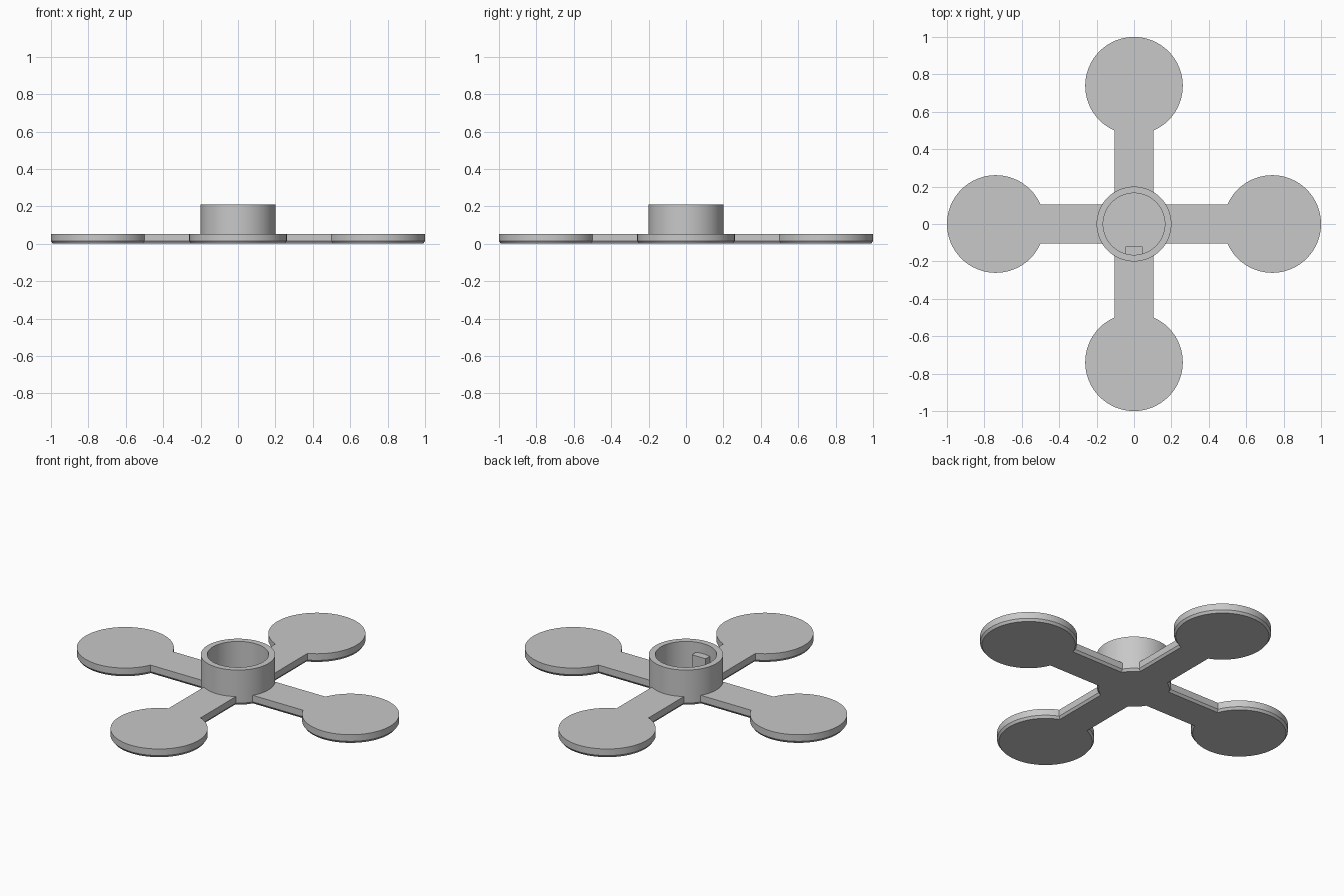
import bpy, bmesh, math

if "Cube" in bpy.data.objects:
    bpy.data.objects.remove(bpy.data.objects["Cube"])

DISC_R, DISC_C, ARM_W, HUB_R, BORE_R = 0.261, 0.739, 0.105, 0.2, 0.165
PLATE_Z, HUB_Z, KEY_Z, CHAMFER_Z, INSET = 0.053, 0.21, 0.15, 0.014, 0.01
PAD_N, ROOT_N = 56, 8

grey = bpy.data.materials.new("grey_plastic")
grey.diffuse_color = (0.58, 0.58, 0.58, 1)
grey.use_nodes = True
grey.node_tree.nodes["Principled BSDF"].inputs["Base Color"].default_value = grey.diffuse_color


def finish(name, bm):
    bmesh.ops.recalc_face_normals(bm, faces=bm.faces)
    mesh = bpy.data.meshes.new(name)
    bm.to_mesh(mesh)
    bm.free()
    mesh.materials.append(grey)
    obj = bpy.data.objects.new(name, mesh)
    bpy.context.collection.objects.link(obj)
    bpy.context.view_layer.objects.active = obj
    obj.select_set(True)
    bpy.ops.object.shade_smooth_by_angle(angle=math.radians(25))
    obj.select_set(False)
    return obj


def arc(cx, r, a0, a1, n):
    return [(cx + r * math.cos(a0 + (a1 - a0) * i / n),
             r * math.sin(a0 + (a1 - a0) * i / n)) for i in range(n + 1)]


def outline(d):
    """Four-armed plan with round pads and round hub, inset by d."""
    r, w, h = DISC_R - d, ARM_W - d, HUB_R - d
    neck = math.pi - math.asin(w / r)
    root = math.asin(w / h)
    quarter = arc(DISC_C, r, -neck, neck, PAD_N) + arc(0, h, root, math.pi / 2 - root, ROOT_N)
    pts = []
    for c, s in ((1, 0), (0, 1), (-1, 0), (0, -1)):
        pts += [(x * c - y * s, x * s + y * c) for x, y in quarter]
    return pts


def skin(bm, rings):
    """Join equal rings of points with quads."""
    loops = [[bm.verts.new(p) for p in ring] for ring in rings]
    for a, b in zip(loops, loops[1:]):
        for i in range(len(a)):
            j = (i + 1) % len(a)
            bm.faces.new((a[i], a[j], b[j], b[i]))
    return loops


def cap(bm, loop):
    """Fill the plan with convex faces: four pads, four arms and the hub."""
    step = PAD_N + ROOT_N + 2
    hub = []
    for k in range(4):
        part = loop[k * step:(k + 1) * step]
        pad, root = part[:PAD_N + 1], part[PAD_N + 1:]
        bm.faces.new(pad)
        bm.faces.new((pad[0], pad[-1], root[0], loop[k * step - 1]))
        hub += root
    bm.faces.new(hub)


# Flat base: four pads, arms and hub floor with a chamfered lower edge
bm = bmesh.new()
levels = [(INSET, 0), (0, CHAMFER_Z), (0, PLATE_Z)]
loops = skin(bm, [[(x, y, z) for x, y in outline(d)] for d, z in levels])
cap(bm, loops[0])
cap(bm, loops[-1])
finish("base_plate", bm)

# Hub collar: open tube standing on the plate
bm = bmesh.new()
profile = [(HUB_R, PLATE_Z), (HUB_R, HUB_Z), (BORE_R, HUB_Z), (BORE_R, PLATE_Z)]
skin(bm, [[(x, y, z) for x, y in arc(0, r, 0, 2 * math.pi, 72)[:-1]] for r, z in profile])
finish("hub_collar", bm)

# Locating key inside the collar
bm = bmesh.new()
bmesh.ops.create_cube(bm, size=1)
for v in bm.verts:
    v.co = (v.co.x * 0.09,
            -0.12 if v.co.y > 0 else -0.172,
            KEY_Z if v.co.z > 0 else PLATE_Z)
finish("locating_key", bm)
